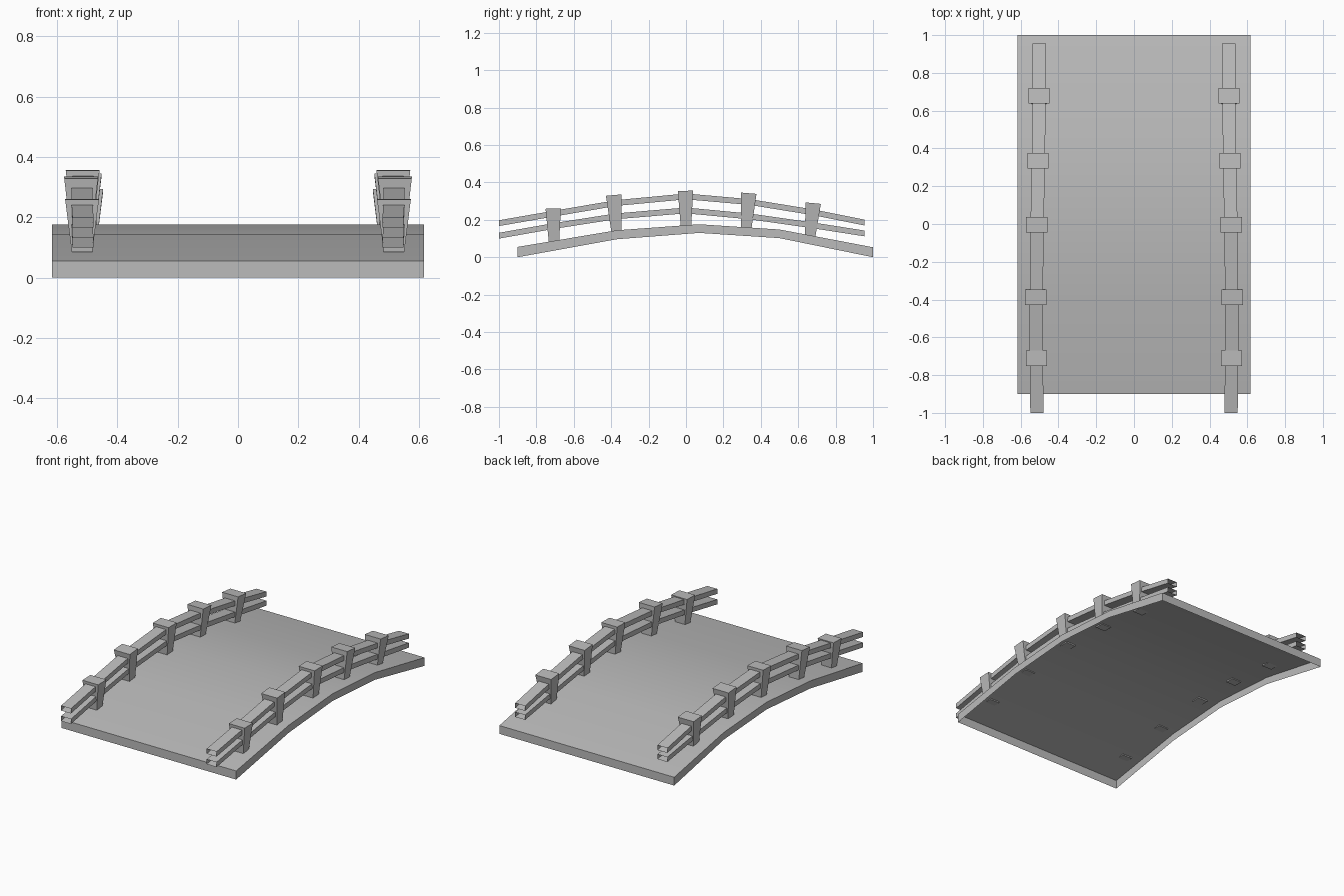
import bpy
import math

old = bpy.data.objects.get("Cube")
if old:
    bpy.data.objects.remove(old)

stone = bpy.data.materials.new("plain grey")
stone.use_nodes = True
GREY = (0.5, 0.5, 0.5, 1.0)
stone.diffuse_color = GREY
stone.node_tree.nodes["Principled BSDF"].inputs["Base Color"].default_value = GREY


def add_mesh(name, verts, faces, smooth=False):
    mesh = bpy.data.meshes.new(name)
    mesh.from_pydata(verts, [], faces)
    mesh.materials.append(stone)
    obj = bpy.data.objects.new(name, mesh)
    bpy.context.collection.objects.link(obj)
    if smooth:
        bpy.ops.object.select_all(action="DESELECT")
        bpy.context.view_layer.objects.active = obj
        obj.select_set(True)
        bpy.ops.object.shade_smooth_by_angle(angle=math.radians(30))
    return obj


def loft(rings, capped):
    """Join four-cornered rings into a tube, with optional end caps."""
    verts = [corner for ring in rings for corner in ring]
    faces = []
    for i in range(len(rings) - 1):
        a, b = 4 * i, 4 * i + 4
        for k in range(4):
            n = (k + 1) % 4
            faces.append((a + k, a + n, b + n, b + k))
    if capped:
        last = len(verts) - 4
        faces.append((3, 2, 1, 0))
        faces.append(tuple(range(last, last + 4)))
    return verts, faces


# Arched deck: a top sheet with a skirt all round, open underneath
HALF_WIDTH = 0.617
arch = [(-0.9, 0.0, 0.055), (-0.37, 0.096, 0.144), (0.07, 0.13, 0.176),
        (0.5, 0.102, 0.148), (1.0, 0.0, 0.053)]
deck_verts, deck_faces = [], []
for y, low, high in arch:
    deck_verts += [(-HALF_WIDTH, y, low), (-HALF_WIDTH, y, high),
                   (HALF_WIDTH, y, high), (HALF_WIDTH, y, low)]
for i in range(len(arch) - 1):
    a, b = 4 * i, 4 * i + 4
    for k in range(3):
        deck_faces.append((a + k, a + k + 1, b + k + 1, b + k))
end = len(deck_verts) - 4
deck_faces += [(3, 2, 1, 0), (end, end + 1, end + 2, end + 3)]
add_mesh("deck", deck_verts, deck_faces, smooth=True)

# Posts: x centre, top y, bottom y, top z, bottom z
posts = [(0.517, -0.71, -0.706, 0.26, 0.085),
         (0.52, -0.387, -0.372, 0.332, 0.14),
         (0.515, -0.003, 0.0, 0.355, 0.165),
         (0.508, 0.336, 0.322, 0.342, 0.153),
         (0.503, 0.68, 0.664, 0.289, 0.112)]

# Rails: y, x centre, lower rail z, upper rail z (mid-height)
rail_path = [(-1.0, 0.514, 0.115, 0.182), (-0.7, 0.517, 0.168, 0.234),
             (-0.37, 0.517, 0.219, 0.29), (0.0, 0.513, 0.25, 0.325),
             (0.34, 0.506, 0.218, 0.295), (0.68, 0.503, 0.17, 0.24),
             (0.955, 0.502, 0.127, 0.185)]


def rectangle(x, y, z, half_x, half_y, tilt=0.0):
    return [(x - half_x, y - half_y, z - tilt), (x + half_x, y - half_y, z - tilt),
            (x + half_x, y + half_y, z + tilt), (x - half_x, y + half_y, z + tilt)]


def rail_section(x, y, z):
    w, h = 0.035, 0.0155
    return [(x - w, y, z - h), (x - w, y, z + h), (x + w, y, z + h), (x + w, y, z - h)]


for side, sign in (("left", 1), ("right", -1)):
    # Tapered posts, wider at the top and leaning with the arch
    for n, (x, top_y, low_y, top_z, low_z) in enumerate(posts, 1):
        tilt = (low_y - top_y) * 0.25
        rings = [rectangle(sign * x, low_y, low_z, 0.034, 0.028),
                 rectangle(sign * x, top_y, top_z, 0.056, 0.041, tilt)]
        add_mesh(f"{side}_post_{n}", *loft(rings, True))
    # Open-ended rails running through the posts
    for level, column in (("lower", 2), ("upper", 3)):
        rings = [rail_section(sign * p[1], p[0], p[column]) for p in rail_path]
        verts, faces = loft(rings, False)
        add_mesh(f"{side}_{level}_rail", verts, [f[::-1] for f in faces])
